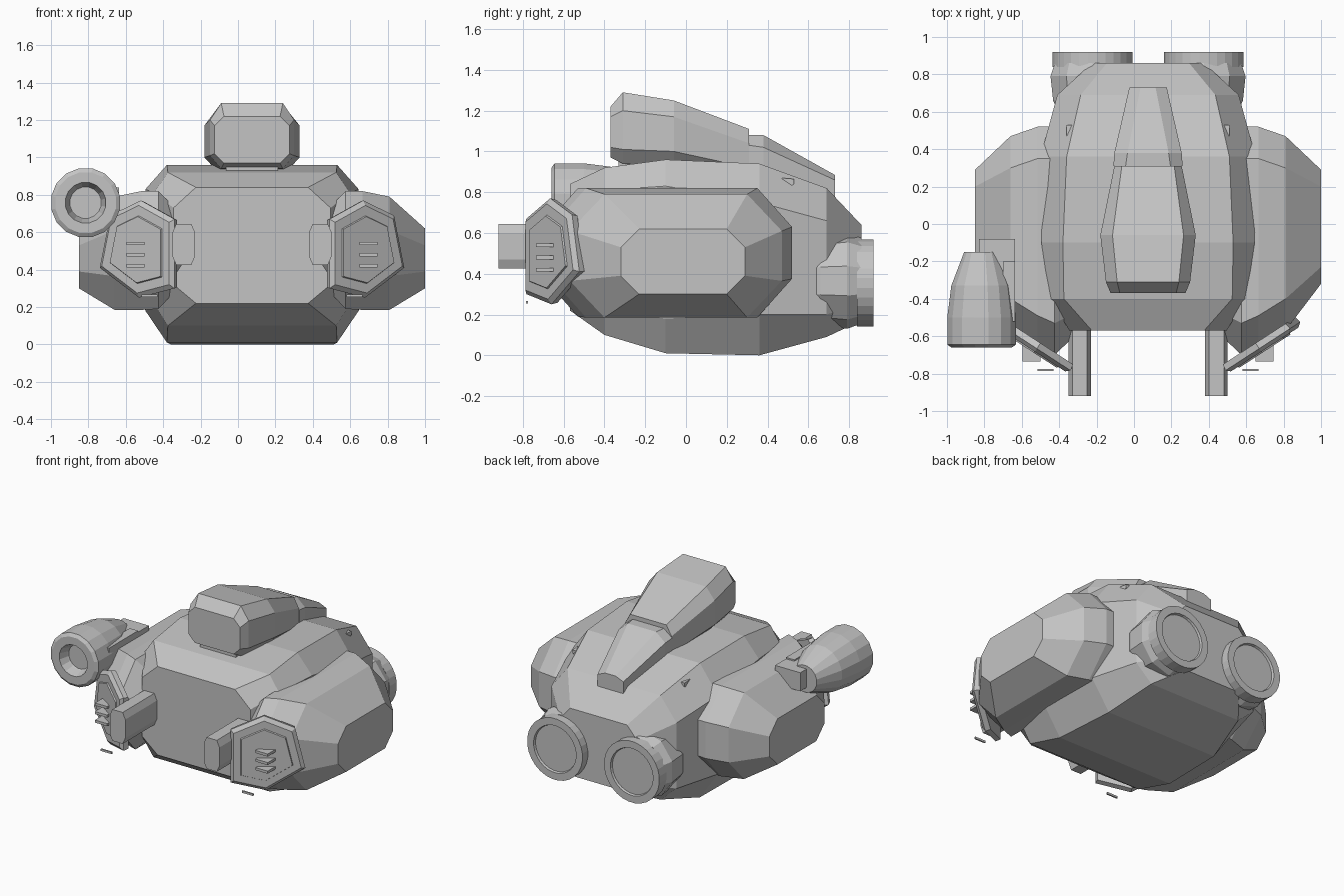
import bpy, bmesh, math
from mathutils import Vector

if "Cube" in bpy.data.objects:
    bpy.data.objects.remove(bpy.data.objects["Cube"])

CX = 0.075  # symmetry line of the hull

grey = bpy.data.materials.new("plain_grey")
grey.diffuse_color = (0.55, 0.55, 0.55, 1)
grey.use_nodes = True
grey.node_tree.nodes["Principled BSDF"].inputs["Base Color"].default_value = grey.diffuse_color


def finish(name, bm):
    bmesh.ops.recalc_face_normals(bm, faces=bm.faces)
    me = bpy.data.meshes.new(name)
    bm.to_mesh(me)
    bm.free()
    me.materials.append(grey)
    ob = bpy.data.objects.new(name, me)
    bpy.context.collection.objects.link(ob)
    return ob


def loft(name, rings):
    """Skin equal-length rings of points and cap both ends."""
    bm = bmesh.new()
    vs = [[bm.verts.new(p) for p in r] for r in rings]
    n = len(vs[0])
    for a, b in zip(vs, vs[1:]):
        for i in range(n):
            j = (i + 1) % n
            bm.faces.new((a[i], a[j], b[j], b[i]))
    bm.faces.new(vs[0])
    bm.faces.new(vs[-1])
    return finish(name, bm)


def section(y, hw, inner, z0, lo, hi, z1):
    """Octagonal cross-section facing y, centred on the hull."""
    return [(CX + a, y, z) for a, z in (
        (-inner, z0), (inner, z0), (hw, lo), (hw, hi),
        (inner, z1), (-inner, z1), (-hw, hi), (-hw, lo))]


def side_section(x, y0, y1, z0, z1, cy, cz):
    """Chamfered rectangle facing x."""
    return [(x, y, z) for y, z in (
        (y0 + cy, z0), (y1 - cy, z0), (y1, z0 + cz), (y1, z1 - cz),
        (y1 - cy, z1), (y0 + cy, z1), (y0, z1 - cz), (y0, z0 + cz))]


def lathe(name, x, z, profile, n, turn=0.5):
    """Revolve (y, radius) points about an axis along y."""
    return loft(name, [[(x + r * math.cos((i + turn) * math.tau / n), y,
                         z + r * math.sin((i + turn) * math.tau / n))
                        for i in range(n)] for y, r in profile])


def box(name, x0, x1, y0, y1, z0, z1):
    return loft(name, [[(x0, y0, z), (x1, y0, z), (x1, y1, z), (x0, y1, z)]
                       for z in (z0, z1)])


# Main hull
loft("hull", [
    section(-0.57, 0.42, 0.30, 0.22, 0.32, 0.73, 0.84),
    section(-0.40, 0.525, 0.45, 0.10, 0.22, 0.81, 0.92),
    section(-0.10, 0.57, 0.455, 0.01, 0.18, 0.83, 0.96),
    section(0.36, 0.575, 0.435, 0.0, 0.20, 0.75, 0.94),
    section(0.69, 0.485, 0.36, 0.09, 0.20, 0.66, 0.82),
    section(0.86, 0.30, 0.22, 0.17, 0.25, 0.55, 0.64)])

# Turret on top with its sloping tail
box("turret_neck", CX - 0.14, CX + 0.14, -0.33, 0.3, 0.88, 0.97)
loft("turret", [
    section(-0.37, 0.20, 0.15, 0.97, 1.02, 1.17, 1.22),
    section(-0.31, 0.225, 0.165, 0.94, 1.01, 1.20, 1.29),
    section(-0.06, 0.255, 0.19, 0.93, 1.00, 1.17, 1.25),
    section(0.31, 0.18, 0.14, 0.88, 0.92, 1.04, 1.11)])
loft("turret_tail", [
    section(0.31, 0.185, 0.12, 0.85, 0.88, 1.03, 1.08),
    section(0.38, 0.18, 0.11, 0.85, 0.88, 1.02, 1.08),
    section(0.73, 0.10, 0.04, 0.76, 0.78, 0.86, 0.885)])

# Slatted front shield outline: (distance from centre line, height)
HEX = [(0.605, 0.77), (0.77, 0.69), (0.825, 0.41),
       (0.615, 0.25), (0.425, 0.30), (0.425, 0.67)]
OUT = Vector((0.545, -0.84, 0))

for s, side in ((1, "right"), (-1, "left")):
    # Big side pod
    loft(side + "_side_pod", [
        side_section(CX + s * 0.34, -0.55, 0.30, 0.36, 0.66, 0.10, 0.10),
        side_section(CX + s * 0.50, -0.70, 0.52, 0.19, 0.82, 0.17, 0.19),
        side_section(CX + s * 0.59, -0.66, 0.52, 0.185, 0.82, 0.17, 0.19),
        side_section(CX + s * 0.735, -0.57, 0.47, 0.185, 0.79, 0.17, 0.18),
        side_section(CX + s * 0.925, -0.32, 0.29, 0.30, 0.62, 0.09, 0.09)])

    # Shield plate, raised centre panel
    def shield(scale, depth):
        pts = []
        for h, z in HEX:
            h, z = 0.61 + (h - 0.61) * scale, 0.50 + (z - 0.50) * scale
            p = Vector((h, -0.80 + 0.65 * (h - 0.425), z)) + OUT * depth
            pts.append((CX + s * p.x, p.y, p.z))
        return pts
    loft(side + "_shield", [shield(0.97, -0.055), shield(1.0, -0.02), shield(0.9, 0)])
    loft(side + "_shield_panel", [shield(0.72, -0.01), shield(0.68, 0.008)])

    # Slats on the shield and the small strip under it
    for k in range(3):
        a, b = sorted((CX + s * 0.575, CX + s * 0.67))
        z = 0.42 + 0.06 * k
        box(f"{side}_slat_{k + 1}", a, b, -0.735, -0.65, z - 0.009, z + 0.009)
    a, b = sorted((CX + s * 0.505, CX + s * 0.59))
    box(side + "_lower_strip", a, b, -0.785, -0.775, 0.253, 0.267)

    # Front gun block
    prof = [(0.305, 0.47), (0.325, 0.425), (0.405, 0.425), (0.425, 0.47),
            (0.425, 0.60), (0.405, 0.645), (0.325, 0.645), (0.305, 0.60)]
    loft(side + "_front_gun", [[(CX + s * h, y, z) for h, z in prof]
                               for y in (-0.92, -0.50)])

    # Rear thruster: faceted housing and round nozzle with a recessed disc
    x = CX + s * 0.298
    lathe(side + "_thruster_housing", x, 0.365,
          [(0.40, 0.10), (0.66, 0.22), (0.79, 0.235), (0.86, 0.21)], 10)
    lathe(side + "_thruster_nozzle", x, 0.355,
          [(0.84, 0.215), (0.92, 0.215), (0.92, 0.165), (0.905, 0.16)], 28)

    # Small vent wedge on the hull's rear shoulder
    a, b = sorted((CX + s * 0.385, CX + s * 0.435))
    loft(side + "_shoulder_vent", [
        [(t, 0.47, 0.80), (t, 0.47, 0.87), (t, 0.53, 0.865), (t, 0.53, 0.84)]
        for t in (a, b)])

# Shoulder cannon with a recessed muzzle
lathe("cannon", -0.815, 0.758, [
    (-0.59, 0.085), (-0.60, 0.09), (-0.645, 0.105), (-0.66, 0.11), (-0.66, 0.165),
    (-0.645, 0.187), (-0.50, 0.187), (-0.33, 0.165), (-0.15, 0.095)], 16)
box("cannon_mount", -0.83, -0.635, -0.29, -0.08, 0.70, 0.83)
box("cannon_arm", -0.70, -0.635, -0.52, -0.20, 0.72, 0.84)
